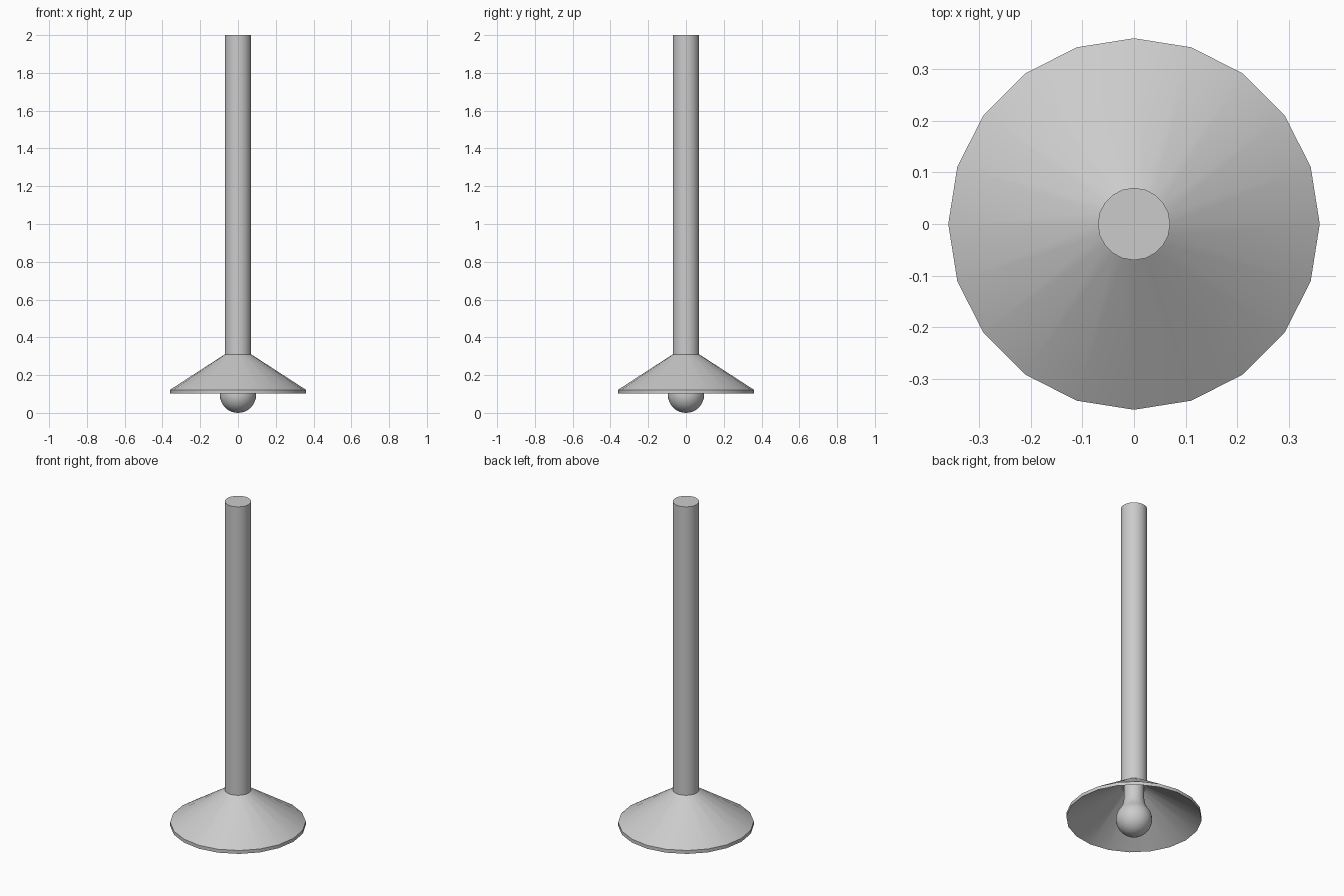
import bpy, bmesh
from math import cos, sin, pi, radians

if "Cube" in bpy.data.objects:
    bpy.data.objects.remove(bpy.data.objects["Cube"])


def lathe(name, profile, sides):
    """Revolve (radius, z) points about z; radius 0 makes a pole."""
    bm = bmesh.new()
    rings = []
    for r, z in profile:
        if r == 0:
            rings.append([bm.verts.new((0, 0, z))] * sides)
        else:
            rings.append([bm.verts.new((r * cos(2 * pi * i / sides),
                                        r * sin(2 * pi * i / sides), z))
                          for i in range(sides)])
    for a, b in zip(rings, rings[1:]):
        for i in range(sides):
            j = (i + 1) % sides
            bm.faces.new(dict.fromkeys((a[i], a[j], b[j], b[i])))
    bmesh.ops.recalc_face_normals(bm, faces=bm.faces)
    mesh = bpy.data.meshes.new(name)
    bm.to_mesh(mesh)
    bm.free()
    ob = bpy.data.objects.new(name, mesh)
    bpy.context.collection.objects.link(ob)
    bpy.ops.object.select_all(action='DESELECT')
    ob.select_set(True)
    bpy.context.view_layer.objects.active = ob
    bpy.ops.object.shade_smooth_by_angle(angle=radians(30))
    return ob


# Hanging stem
lathe("stem", [(0, 0.31), (0.07, 0.31), (0.07, 2.0), (0, 2.0)], 20)

# Conical shade: outer slope, rim band, hollow underside
lathe("shade", [(0, 0.31), (0.07, 0.31), (0.36, 0.122), (0.36, 0.102),
                (0.07, 0.29), (0, 0.29)], 20)

# Bulb: round globe running into a narrower neck
R = 0.096
globe = [(R * sin(radians(a)), R - R * cos(radians(a)))
         for a in range(0, 131, 10)]
neck = [(0.062, 0.18), (0.056, 0.20), (0.054, 0.225), (0.054, 0.29), (0, 0.29)]
lathe("bulb", globe + neck, 32)
